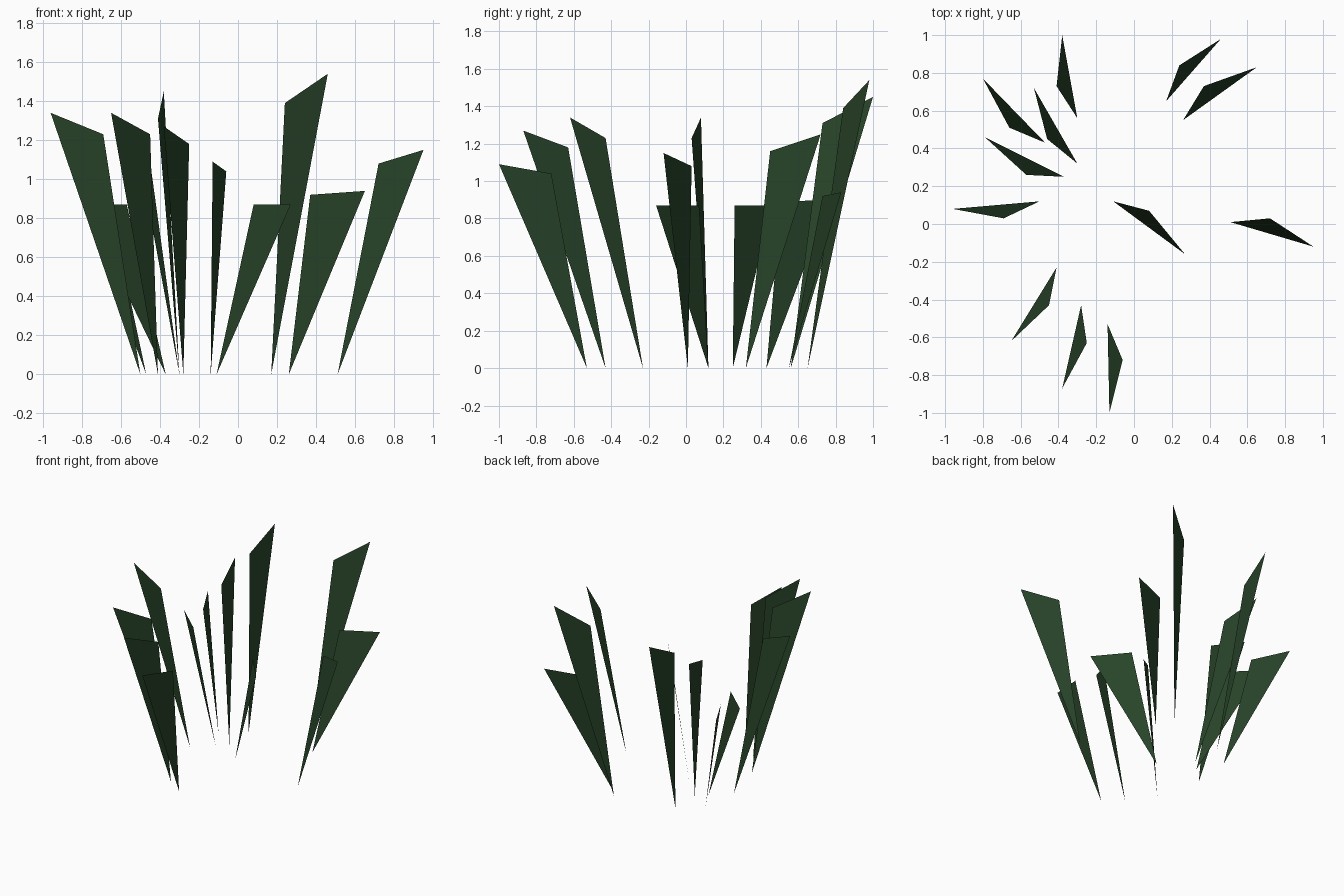
import bpy
from mathutils import Vector

cube = bpy.data.objects.get("Cube")
if cube:
    bpy.data.objects.remove(cube, do_unlink=True)

# One dark green for the whole tuft
green = bpy.data.materials.new("dark_leaf_green")
green.use_nodes = True
leaf_colour = (0.021, 0.057, 0.022, 1.0)
green.diffuse_color = leaf_colour
shader = green.node_tree.nodes["Principled BSDF"]
shader.inputs["Base Color"].default_value = leaf_colour
shader.inputs["Roughness"].default_value = 0.9

CENTI = 0.01


def grass_blade(name, root, shoulder, tip):
    """A flat pointed blade that fans from its root to a slanted top edge."""
    corners = [Vector((*root, 0)), Vector(tip), Vector(shoulder)]
    mesh = bpy.data.meshes.new(name)
    mesh.from_pydata([corner * CENTI for corner in corners], [], [range(len(corners))])
    mesh.materials.append(green)
    blade = bpy.data.objects.new(name, mesh)
    bpy.context.collection.objects.link(blade)
    return blade


# Blades on the back of the tuft: root, shoulder, tip in hundredths
grass_blade("blade_back_tall", (-30, 56), (-41, 73, 131), (-38, 100, 145))
grass_blade("blade_back_outer", (-47, 43), (-66, 51, 89), (-80, 77, 90))
grass_blade("blade_back_low", (-37, 25), (-57, 26, 87), (-79, 46, 87))
grass_blade("blade_back_inner", (-30, 32), (-46, 45, 116), (-53, 72, 125))
grass_blade("blade_back_left_tall", (17, 65), (24, 84, 139), (46, 98, 154))
grass_blade("blade_back_left_low", (26, 55), (37, 73, 92), (65, 83, 94))

# Blades on the sides and in the middle
grass_blade("blade_side_right", (-50, 12), (-69, 3, 123), (-96, 8, 134))
grass_blade("blade_side_left", (51, 1), (72, 3, 108), (95, -12, 115))
grass_blade("blade_middle", (-11, 12), (8, 7, 87), (27, -16, 87))

# Blades on the front of the tuft
grass_blade("blade_front_outer", (-41, -23), (-45, -43, 123), (-65, -62, 134))
grass_blade("blade_front_centre", (-28, -43), (-25, -63, 118), (-38, -87, 127))
grass_blade("blade_front_inner", (-14, -53), (-6, -72, 104), (-13, -100, 109))
